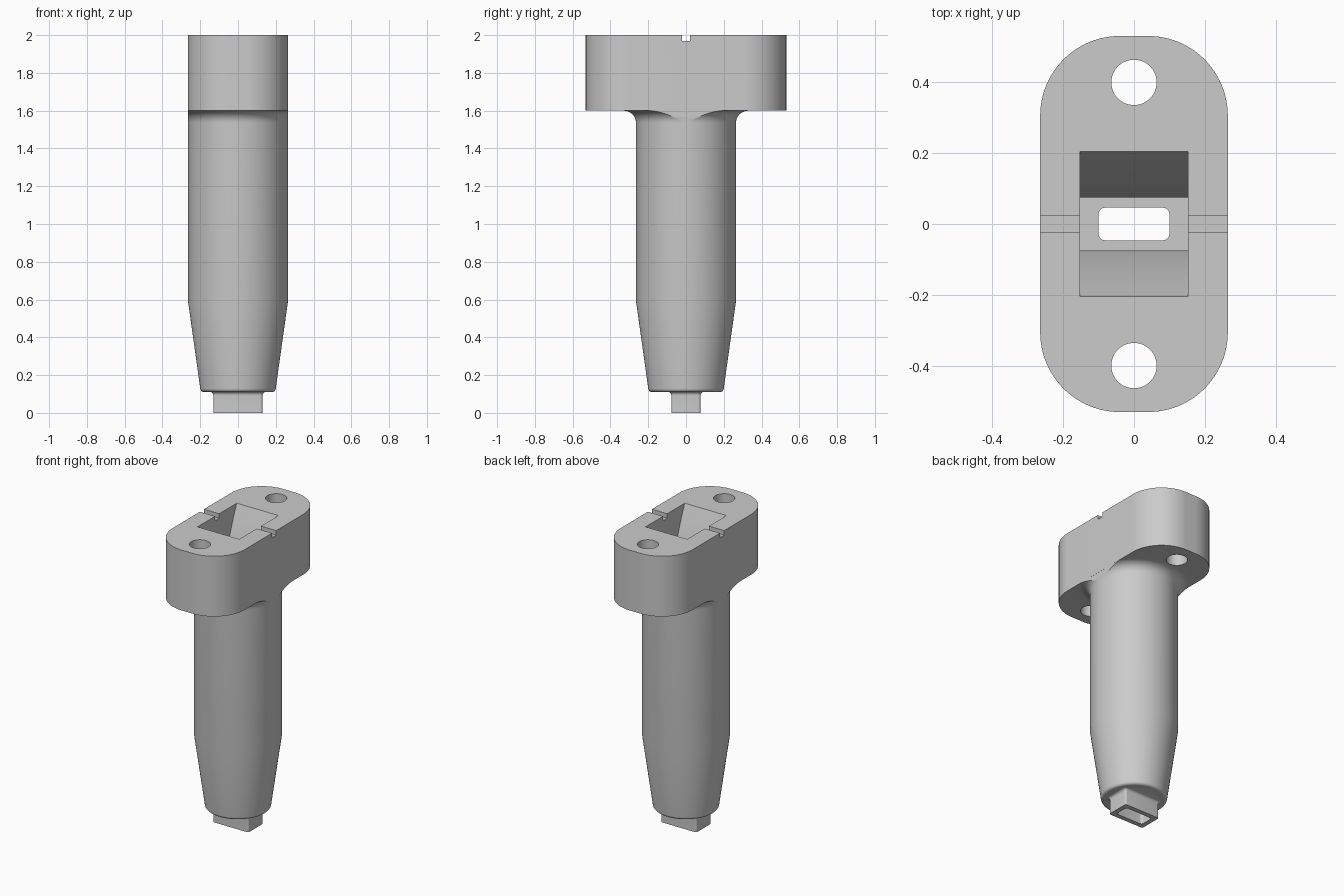
import bpy, bmesh
from math import sin, cos, pi, radians

cube = bpy.data.objects.get("Cube")
if cube:
    bpy.data.objects.remove(cube, do_unlink=True)

grey = bpy.data.materials.new("light grey")
grey.use_nodes = True
grey.diffuse_color = (0.6, 0.6, 0.6, 1)
grey.node_tree.nodes["Principled BSDF"].inputs["Base Color"].default_value = (0.6, 0.6, 0.6, 1)


def rounded_rect(hx, hy, r, n=24):
    """Outline with half sizes hx, hy and corner radius r."""
    if r == 0:
        return [(hx, hy), (-hx, hy), (-hx, -hy), (hx, -hy)]
    pts = []
    for k, (sx, sy) in enumerate([(1, 1), (-1, 1), (-1, -1), (1, -1)]):
        for i in range(n + 1):
            a = (k + i / n) * pi / 2
            pts.append((sx * (hx - r) + r * cos(a), sy * (hy - r) + r * sin(a)))
    return pts


def circle(r, cy=0, n=96):
    return [(r * cos(2 * pi * i / n), cy + r * sin(2 * pi * i / n)) for i in range(n)]


def loft(name, levels):
    """Closed solid through (outline, z) levels."""
    bm = bmesh.new()
    rings = [[bm.verts.new((x, y, z)) for x, y in outline] for outline, z in levels]
    for a, b in zip(rings, rings[1:]):
        for i in range(len(a)):
            j = (i + 1) % len(a)
            bm.faces.new((a[i], a[j], b[j], b[i]))
    bm.faces.new(rings[0])
    bm.faces.new(rings[-1])
    bmesh.ops.recalc_face_normals(bm, faces=bm.faces)
    mesh = bpy.data.meshes.new(name)
    bm.to_mesh(mesh)
    bm.free()
    mesh.materials.append(grey)
    obj = bpy.data.objects.new(name, mesh)
    bpy.context.collection.objects.link(obj)
    return obj


def combine(target, other, operation):
    """Apply a boolean and discard the second solid."""
    mod = target.modifiers.new("cut", 'BOOLEAN')
    mod.operation, mod.object, mod.solver = operation, other, 'EXACT'
    bpy.ops.object.select_all(action='DESELECT')
    target.select_set(True)
    bpy.context.view_layer.objects.active = target
    bpy.ops.object.modifier_apply(modifier=mod.name)
    bpy.data.objects.remove(other, do_unlink=True)


# Mounting flange
holder = loft("flanged_holder", [(rounded_rect(0.265, 0.531, 0.225), z) for z in (1.6, 2)])

# Round barrel: rounded end, taper, straight length, fillet under the flange
R, f, e = 0.2645, 0.065, 0.02
steps = [i / 8 * pi / 2 for i in range(9)]
profile = [(0.18 + e * sin(a), 0.11 + e * (1 - cos(a))) for a in steps]
profile += [(R, 0.59)]
profile += [(R + f * (1 - cos(a)), 1.6 - f + f * sin(a)) for a in steps]
profile += [(R + f, 1.65)]
barrel = loft("barrel", [(circle(r), z) for r, z in profile])
trim = loft("trim", [(rounded_rect(R, 0.5, 0), z) for z in (0, 1.8)])
combine(barrel, trim, 'INTERSECT')
combine(holder, barrel, 'UNION')

# Rectangular spout with a small root fillet
g = 0.02
levels = [(rounded_rect(0.13, 0.077, 0.012, 6), 0)]
for a in steps:
    d = g * (1 - cos(a))
    levels.append((rounded_rect(0.13 + d, 0.077 + d, 0.012 + d, 6), 0.092 + g * sin(a)))
levels.append((levels[-1][0], 0.16))
combine(holder, loft("spout", levels), 'UNION')

# Funnel pocket narrowing into a straight channel
depth = 0.42
pocket = [(rounded_rect(0.153, 0.075, 0), 0.2)]
for i in range(9):
    t = i / 8
    pocket.append((rounded_rect(0.153, 0.075 + 0.13 * t ** 1.4, 0), 2 - depth * (1 - t)))
pocket.append((rounded_rect(0.153, 0.205, 0), 2.1))
combine(holder, loft("pocket", pocket), 'DIFFERENCE')

# Outlet through the spout
combine(holder, loft("outlet", [(rounded_rect(0.1, 0.046, 0.018, 6), z) for z in (-0.1, 0.3)]), 'DIFFERENCE')

# Screw holes and the shallow cross groove
for side in (-1, 1):
    combine(holder, loft("hole", [(circle(0.064, side * 0.4, 48), z) for z in (1.5, 2.1)]), 'DIFFERENCE')
combine(holder, loft("groove", [(rounded_rect(0.4, 0.022, 0), z) for z in (1.97, 2.1)]), 'DIFFERENCE')

holder.select_set(True)
bpy.context.view_layer.objects.active = holder
bpy.ops.object.shade_smooth_by_angle(angle=radians(30))
